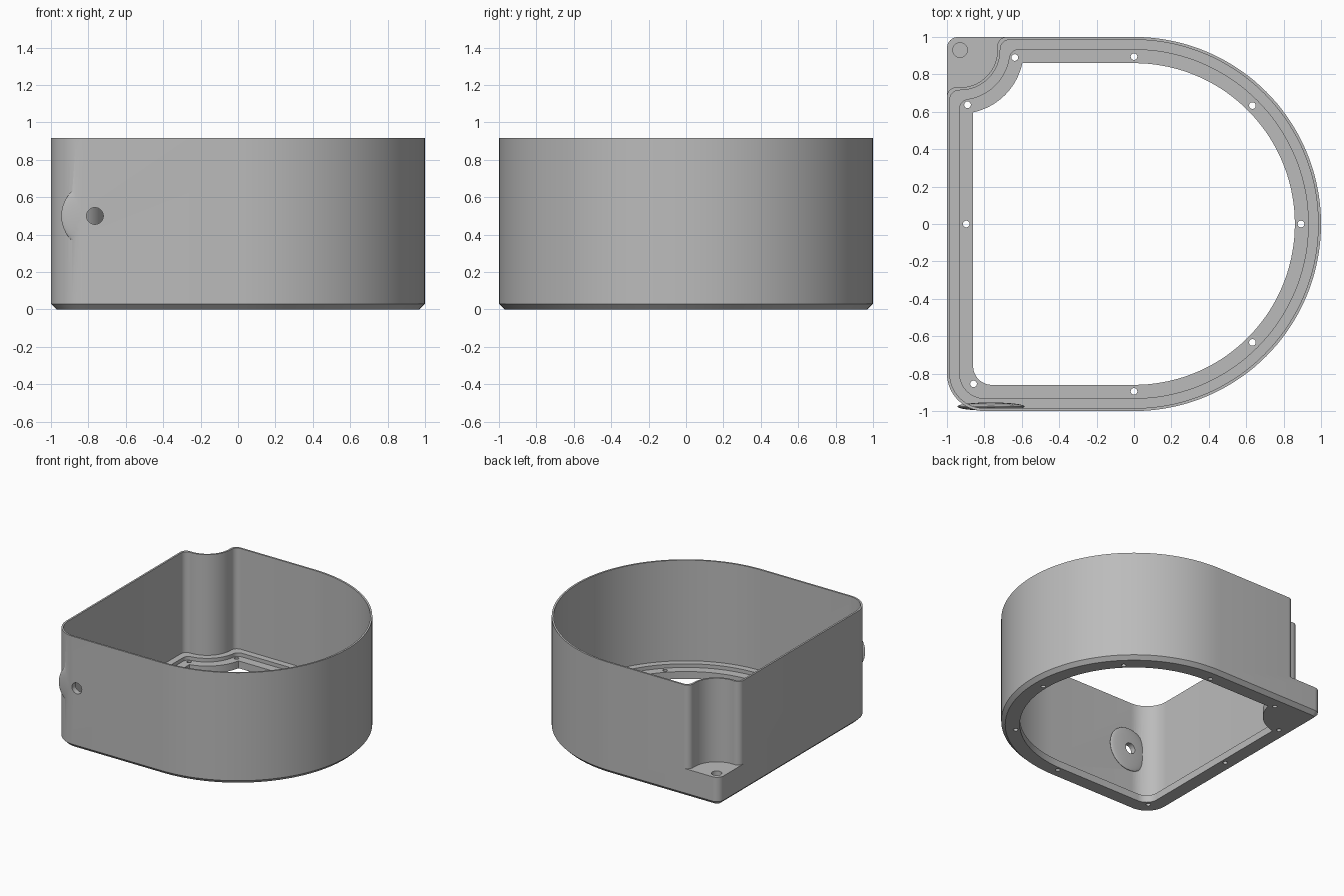
import bpy, bmesh, math
from mathutils import Matrix

if "Cube" in bpy.data.objects:
    bpy.data.objects.remove(bpy.data.objects["Cube"], do_unlink=True)

HEIGHT = 0.917
NOTCH = (-0.93, 0.93)      # centre of the screw recess
NOTCH_R = 0.2
NOTCH_FLOOR = 0.23

grey = bpy.data.materials.new("plain_grey")
grey.use_nodes = True
grey.diffuse_color = (0.5, 0.5, 0.5, 1)
grey.node_tree.nodes["Principled BSDF"].inputs["Base Color"].default_value = (0.5, 0.5, 0.5, 1)


def arc(cx, cy, r, start, end, n):
    """Points along an arc, angles in degrees."""
    out = []
    for i in range(n + 1):
        a = math.radians(start + (end - start) * i / n)
        out.append((cx + r * math.cos(a), cy + r * math.sin(a)))
    return out


def notch_path(d, f):
    """Recess wall from the back edge to the left edge, with blended lips."""
    r = NOTCH_R + d
    along = 1 - d - f
    drop = NOTCH[1] - along                       # lip centre offset from recess centre
    reach = math.sqrt((r + f) ** 2 - drop ** 2)
    tilt = math.degrees(math.atan2(-drop, reach))
    lip_x = NOTCH[0] + reach
    lip_y = NOTCH[1] - reach
    pts = arc(lip_x, along, f, 90, 180 + tilt, 8)
    pts += arc(*NOTCH, r, tilt, -90 - tilt, 20)[1:-1]
    pts += arc(-along, lip_y, f, 90 - tilt, 180, 8)
    return pts


def outline(d, notched=False, f=0.05, corner=None):
    """D-shaped outline inset by d, counter-clockwise."""
    c = corner or 0.2 - d
    pts = arc(0, 0, 1 - d, -90, 90, 72)
    if notched:
        pts += notch_path(d, f)
    else:
        pts += arc(-0.94, 0.94, 0.06 - d, 90, 180, 8)
    pts += arc(-1 + d + c, -1 + d + c, c, 180, 270, 14)
    return pts


def make_object(name, bm):
    bmesh.ops.recalc_face_normals(bm, faces=bm.faces)
    mesh = bpy.data.meshes.new(name)
    bm.to_mesh(mesh)
    bm.free()
    mesh.materials.append(grey)
    obj = bpy.data.objects.new(name, mesh)
    bpy.context.collection.objects.link(obj)
    return obj


def loft(name, levels):
    """Closed solid through (z, outline) levels with equal point counts."""
    bm = bmesh.new()
    rings = [[bm.verts.new((x, y, z)) for x, y in pts] for z, pts in levels]
    n = len(rings[0])
    for low, high in zip(rings, rings[1:]):
        for i in range(n):
            j = (i + 1) % n
            bm.faces.new((low[i], low[j], high[j], high[i]))
    bm.faces.new(rings[0][::-1])
    bm.faces.new(rings[-1])
    return make_object(name, bm)


def prism(name, pts, z0, z1):
    return loft(name, [(z0, pts), (z1, pts)])


def combine(target, tool, operation="DIFFERENCE"):
    mod = target.modifiers.new(tool.name, "BOOLEAN")
    mod.operation = operation
    mod.solver = "EXACT"
    mod.object = tool
    bpy.context.view_layer.objects.active = target
    bpy.ops.object.modifier_apply(modifier=mod.name)
    bpy.data.objects.remove(tool, do_unlink=True)


# Solid body with a chamfered foot
housing = loft("housing", [(0, outline(0.03)), (0.03, outline(0)), (HEIGHT, outline(0))])

# Recess in the back right corner
recess = notch_path(0, 0.05)
recess = [(recess[0][0], 1.2)] + recess + [(-1.2, recess[-1][1]), (-1.2, 1.2)]
combine(housing, prism("recess_cutter", recess, NOTCH_FLOOR, 1.2))

# Cavity, stepped ledge and floor opening
combine(housing, prism("cavity_cutter", outline(0.015, True), 0.09, 1.2))
combine(housing, prism("ledge_cutter", outline(0.068, True), 0.06, 0.5))
combine(housing, prism("opening_cutter", outline(0.14, True, 0.005, 0.1), -0.2, 0.4))

# Swelling around the cable hole in the front wall
bm = bmesh.new()
bmesh.ops.create_uvsphere(bm, u_segments=40, v_segments=24, radius=1)
bmesh.ops.transform(bm, verts=bm.verts, matrix=Matrix.Translation((-0.765, -0.976, 0.5))
                    @ Matrix.Diagonal((0.18, 0.022, 0.18, 1)))
combine(housing, make_object("cable_boss", bm), "UNION")

# Cable hole
bm = bmesh.new()
bmesh.ops.create_cone(bm, cap_ends=True, segments=32, radius1=0.045, radius2=0.045, depth=0.3,
                      matrix=Matrix.Translation((-0.765, -1, 0.5)) @ Matrix.Rotation(math.pi / 2, 4, "X"))
combine(housing, make_object("cable_hole_cutter", bm))

# Blind screw hole in the recess floor
combine(housing, prism("screw_cutter", arc(*NOTCH, 0.039, 0, 348.75, 31), 0.1, 0.5))

# Small fixing holes through the ledge
D = 0.633
for x, y in [(0, 0.895), (D, D), (0.893, 0), (D, -D), (0, -0.895),
             (-0.858, -0.855), (-0.897, 0), (-0.89, 0.637), (-0.637, 0.89)]:
    combine(housing, prism("fixing_cutter", arc(x, y, 0.018, 0, 337.5, 15), -0.1, 0.2))

# Smooth curved walls, crisp edges
bpy.ops.object.select_all(action="DESELECT")
housing.select_set(True)
bpy.context.view_layer.objects.active = housing
bpy.ops.object.shade_smooth_by_angle(angle=math.radians(25))
